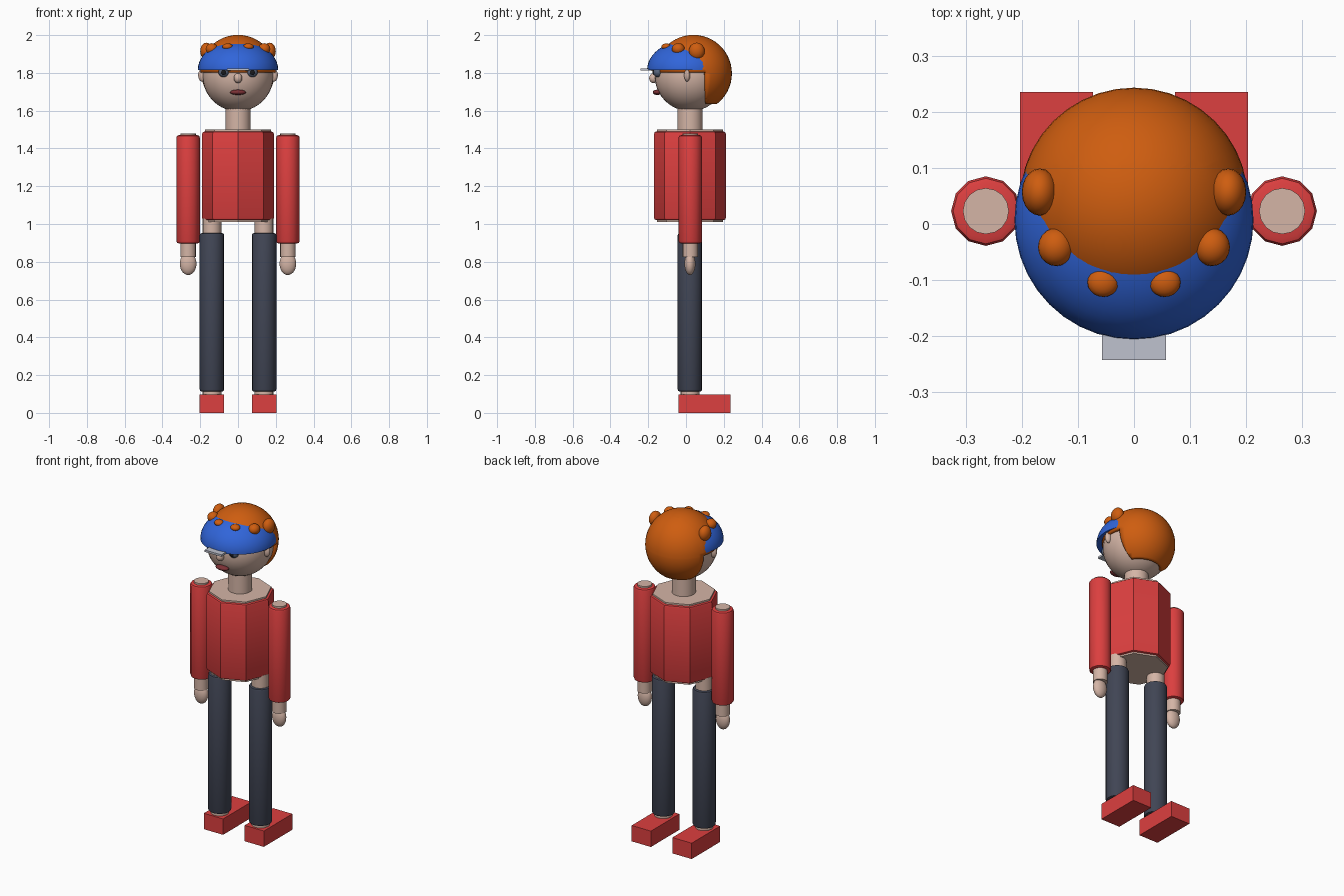
import bpy, bmesh, math
from mathutils import Matrix, Vector

cube = bpy.data.objects.get("Cube")
if cube:
    bpy.data.objects.remove(cube, do_unlink=True)


def material(name, color):
    m = bpy.data.materials.new(name)
    m.use_nodes = True
    m.diffuse_color = (*color, 1)
    for node in m.node_tree.nodes:
        if node.type == "BSDF_PRINCIPLED":
            node.inputs["Base Color"].default_value = (*color, 1)
    return m


skin = material("skin", (0.66, 0.46, 0.38))
red = material("red cloth", (0.72, 0.05, 0.05))
slate = material("slate trousers", (0.052, 0.06, 0.09))
orange = material("orange hair", (0.62, 0.11, 0.005))
blue = material("blue cap", (0.03, 0.13, 0.7))
grey = material("pale grey brim", (0.52, 0.54, 0.62))
lip = material("dark red lips", (0.2, 0.03, 0.035))
iris = material("grey blue eye", (0.1, 0.13, 0.2))
black = material("black pupil", (0.01, 0.01, 0.012))


def finish(name, bm, mat, angle=40):
    mesh = bpy.data.meshes.new(name)
    bm.normal_update()
    bm.to_mesh(mesh)
    bm.free()
    mesh.materials.append(mat)
    ob = bpy.data.objects.new(name, mesh)
    bpy.context.collection.objects.link(ob)
    bpy.ops.object.select_all(action="DESELECT")
    ob.select_set(True)
    bpy.context.view_layer.objects.active = ob
    bpy.ops.object.shade_smooth_by_angle(angle=math.radians(angle))
    return ob


def cylinder(name, x, y, z0, z1, r, mat, sides=16, rim=0.0):
    bm = bmesh.new()
    place = Matrix.Translation((x, y, (z0 + z1) / 2))
    bmesh.ops.create_cone(bm, cap_ends=True, segments=sides, radius1=r, radius2=r,
                          depth=z1 - z0, matrix=place)
    if rim:
        edges = [e for e in bm.edges
                 if abs(e.verts[0].co.z - e.verts[1].co.z) < 0.001]
        bmesh.ops.bevel(bm, geom=edges, offset=rim, segments=2, profile=0.5,
                        affect="EDGES")
    return finish(name, bm, mat)


def box(name, low, high, mat):
    low, high = Vector(low), Vector(high)
    bm = bmesh.new()
    place = Matrix.Translation((low + high) / 2) @ Matrix.Diagonal((*(high - low), 1))
    bmesh.ops.create_cube(bm, size=1, matrix=place)
    return finish(name, bm, mat)


def ball_mesh(center, radii, u=24, v=14):
    bm = bmesh.new()
    place = Matrix.Translation(center) @ Matrix.Diagonal((*radii, 1))
    bmesh.ops.create_uvsphere(bm, u_segments=u, v_segments=v, radius=1, matrix=place)
    return bm


def ball(name, center, radii, mat, u=24, v=14):
    return finish(name, ball_mesh(center, radii, u, v), mat)


def slice_mesh(bm, co, normal, drop=False):
    geom = bm.verts[:] + bm.edges[:] + bm.faces[:]
    return bmesh.ops.bisect_plane(bm, geom=geom, plane_co=co, plane_no=normal,
                                  clear_inner=drop)


# Torso and neck
MID = 0.021
cylinder("body", 0, MID, 1.01, 1.5, 0.175, skin, 8)
cylinder("shirt", 0, MID, 1.02, 1.49, 0.19, red, 8, 0.012)
cylinder("neck", 0, MID, 1.49, 1.64, 0.067, skin, 24)

# Limbs, mirrored
for side, s in (("left", 1), ("right", -1)):
    leg, arm = s * 0.138, s * 0.264
    cylinder(side + "_leg", leg, MID, 0.08, 1.03, 0.05, skin)
    cylinder(side + "_trouser", leg, MID, 0.112, 0.952, 0.065, slate, 16, 0.012)
    box(side + "_shoe", (leg - 0.065, -0.04, 0), (leg + 0.065, 0.235, 0.097), red)
    cylinder(side + "_arm", arm, MID + 0.002, 0.825, 1.48, 0.041, skin)
    cylinder(side + "_sleeve", arm, MID + 0.002, 0.897, 1.47, 0.062, red, 12, 0.012)
    ball(side + "_hand", (arm, MID, 0.79), (0.044, 0.029, 0.06), skin)

# Head
ball("head", (0, 0.022, 1.785), (0.188, 0.188, 0.188), skin, 32, 20)

# Hair shell, opened around the face and nape
bm = ball_mesh((0, 0.039, 1.797), (0.204, 0.204, 0.204), 40, 26)
slice_mesh(bm, (0, 0, 1.803), (0, 0, 1))
slice_mesh(bm, (0, 0.105, 0), (0, 1, 0))
slice_mesh(bm, (0, 0, 1.635), (0, 0, 1), True)
face_area = [f for f in bm.faces
             if f.calc_center_median().z < 1.803 and f.calc_center_median().y < 0.105]
bmesh.ops.delete(bm, geom=face_area, context="FACES")
hair = finish("hair", bm, orange)
thick = hair.modifiers.new("thickness", "SOLIDIFY")
thick.thickness = 0.025
thick.offset = -1

# Cap: flattened half dome
bm = ball_mesh((0, 0.007, 1.815), (0.213, 0.213, 0.157), 40, 24)
cut = slice_mesh(bm, (0, 0, 1.8145), (0, 0, 1), True)
rim_edges = [e for e in bm.edges if e.is_boundary]
bmesh.ops.holes_fill(bm, edges=rim_edges, sides=0)
finish("cap", bm, blue)
box("brim", (-0.057, -0.242, 1.812), (0.057, -0.15, 1.824), grey)

# Curls and face details, mirrored
curls = (((0.168, 0.057, 1.915), (0.032, 0.042, 0.045)),
         ((0.139, -0.041, 1.927), (0.032, 0.034, 0.03)),
         ((0.055, -0.104, 1.938), (0.028, 0.026, 0.018)))
for side, s in (("left", 1), ("right", -1)):
    for i, ((x, y, z), radii) in enumerate(curls):
        ball(f"{side}_curl_{i + 1}", (s * x, y, z), radii, orange, 20, 12)
    ball(side + "_ear", (s * 0.19, 0.006, 1.788), (0.021, 0.016, 0.034), skin)
    ball(side + "_eye", (s * 0.076, -0.148, 1.803), (0.028, 0.025, 0.026), iris)
    ball(side + "_pupil", (s * 0.076, -0.168, 1.803), (0.014, 0.009, 0.014), black)
    ball(side + "_brow", (s * 0.048, -0.175, 1.822), (0.015, 0.015, 0.013), skin)

ball("nose", (0, -0.172, 1.772), (0.022, 0.023, 0.026), skin)
ball("mouth", (0, -0.152, 1.697), (0.042, 0.024, 0.014), lip)
